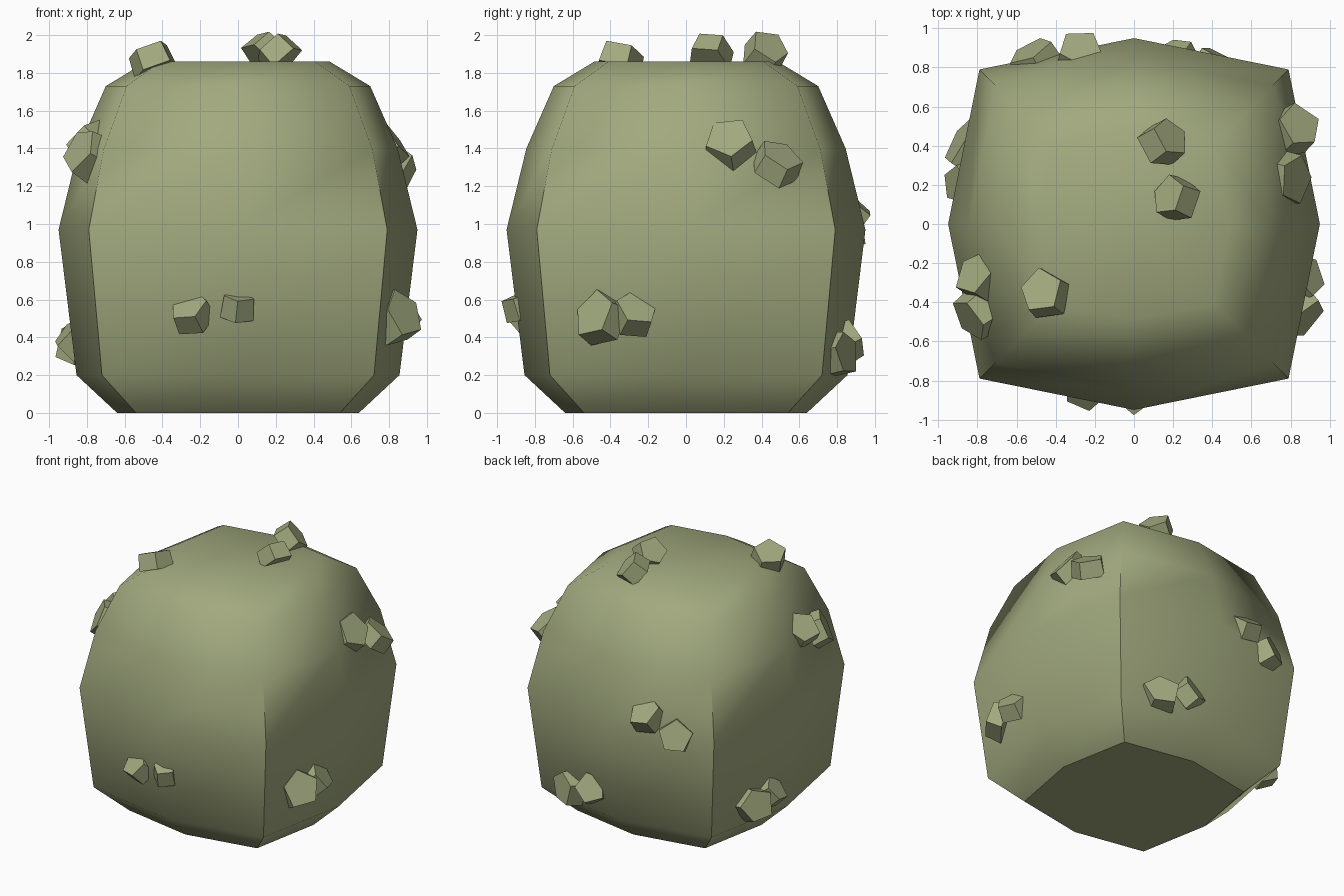
import bpy, bmesh, math, random
from mathutils import Vector, Matrix

if "Cube" in bpy.data.objects:
    bpy.data.objects.remove(bpy.data.objects["Cube"])

moss = bpy.data.materials.new("olive_stone")
moss.use_nodes = True
moss.diffuse_color = (0.36, 0.40, 0.21, 1)
moss.node_tree.nodes["Principled BSDF"].inputs["Base Color"].default_value = moss.diffuse_color


def add_object(name, bm):
    bmesh.ops.recalc_face_normals(bm, faces=bm.faces)
    mesh = bpy.data.meshes.new(name)
    bm.to_mesh(mesh)
    bm.free()
    mesh.materials.append(moss)
    obj = bpy.data.objects.new(name, mesh)
    bpy.context.collection.objects.link(obj)
    return obj


# Boulder: eight-sided rings, each (height, side distance, corner distance)
RINGS = [(0, .64, .54), (.2, .855, .72), (.97, .95, .79),
         (1.4, .845, .71), (1.73, .70, .59), (1.86, .485, .41)]
bm = bmesh.new()
loops = []
for z, side, corner in RINGS:
    loop = []
    for i in range(8):
        a = i * math.pi / 4
        r = corner * math.sqrt(2) if i % 2 else side
        loop.append(bm.verts.new((r * math.cos(a), r * math.sin(a), z)))
    loops.append(loop)
for low, high in zip(loops, loops[1:]):
    for i in range(8):
        j = (i + 1) % 8
        bm.faces.new((low[i], low[j], high[j], high[i]))
bm.faces.new(loops[0])
crown = bm.verts.new((0, 0, RINGS[-1][0]))
for i in range(8):
    bm.faces.new((loops[-1][i], loops[-1][(i + 1) % 8], crown))

# Smooth faces, with creases up the four corners and around the base
for f in bm.faces:
    f.smooth = True
for low, high in zip(loops[:3], loops[1:4]):
    for i in range(1, 8, 2):
        bm.edges.get((low[i], high[i])).smooth = False
for i in range(8):
    bm.edges.get((loops[0][i], loops[0][(i + 1) % 8])).smooth = False
add_object("boulder", bm)


# Chips: irregular five-sided slabs, outer face centred at a point
def chip(name, centre, facing, size, seed):
    rng = random.Random(seed)
    bm = bmesh.new()
    bmesh.ops.create_cone(bm, cap_ends=True, segments=5, radius1=size * 1.05,
                          radius2=size * .95, depth=.12)
    stretch = [rng.uniform(.88, 1.1) for _ in range(5)]
    for v in bm.verts:
        k = round(math.atan2(v.co.y, v.co.x) / (math.tau / 5)) % 5
        v.co.x *= stretch[k]
        v.co.y *= stretch[k]
        v.co.z -= .06
    turn = Vector(facing).to_track_quat('Z', 'Y').to_matrix().to_4x4()
    spin = Matrix.Rotation(rng.uniform(0, math.tau), 4, 'Z')
    bm.transform(Matrix.Translation(centre) @ turn @ spin)
    add_object(name, bm)


CHIPS = {
    "front_chip": [((-.26, -.88, .57), (-.3, -.6, .6), .11),
                   ((0, -.89, .62), (.1, -.3, .9), .09)],
    "left_high_chip": [((.83, .23, 1.46), (.8, -.1, .6), .13),
                       ((.85, .50, 1.37), (.5, .4, .75), .13)],
    "left_low_chip": [((.88, -.49, .53), (.65, -.6, .35), .14),
                      ((.90, -.26, .56), (.75, .3, .6), .12)],
    "back_low_chip": [((.46, .85, .32), (.4, .8, .1), .13),
                      ((.19, .89, .40), (-.3, .8, .4), .12)],
    "back_mid_chip": [((-.27, .90, 1.12), (.1, .6, .7), .12),
                      ((-.53, .89, .98), (-.4, .75, .3), .13)],
    "right_low_chip": [((-.90, .42, .38), (-.8, .4, .25), .13),
                       ((-.91, .20, .43), (-.7, -.2, .6), .11)],
    "right_high_chip": [((-.82, -.25, 1.47), (-.6, .3, .65), .13),
                        ((-.84, -.49, 1.40), (-.7, -.5, .4), .14)],
    "top_chip": [((-.48, -.34, 1.92), (-.35, .25, .9), .12),
                 ((.19, .45, 1.94), (.6, .4, .6), .11),
                 ((.17, .15, 1.94), (-.6, .25, .65), .11)],
}
for n, (name, group) in enumerate(CHIPS.items()):
    for m, (centre, facing, size) in enumerate(group):
        chip(f"{name}_{m + 1}", centre, facing, size, n * 5 + m)
